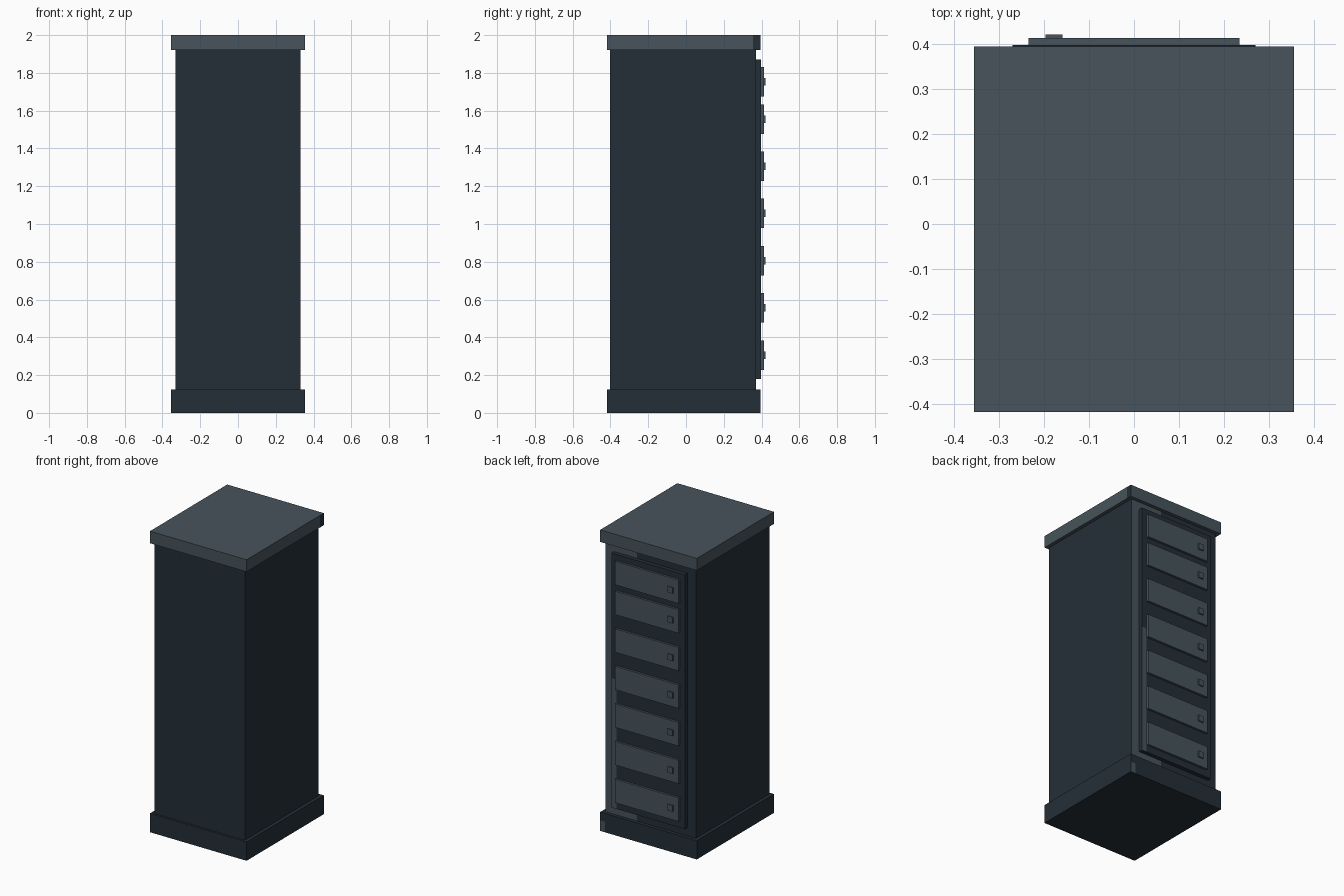
import bpy, bmesh
from mathutils import Vector

cube = bpy.data.objects.get("Cube")
if cube:
    bpy.data.objects.remove(cube, do_unlink=True)


def make_material(name, color):
    m = bpy.data.materials.new(name)
    m.use_nodes = True
    m.diffuse_color = color
    m.node_tree.nodes["Principled BSDF"].inputs["Base Color"].default_value = color
    return m


DARK = make_material("dark slate", (0.0176, 0.0284, 0.0385, 1))
LIGHT = make_material("steel grey", (0.0625, 0.088, 0.104, 1))


def paint(bm, normal, lo, hi):
    """Cut the faces pointing along normal at the box limits; recolour those inside."""
    normal = Vector(normal)
    for axis in range(3):
        if normal[axis]:
            continue
        for limit in (lo[axis], hi[axis]):
            faces = [f for f in bm.faces if f.normal.dot(normal) > 0.9]
            geom = faces + list({e for f in faces for e in f.edges})
            geom += list({v for f in faces for v in f.verts})
            co, no = Vector(), Vector()
            co[axis], no[axis] = limit, 1
            bmesh.ops.bisect_plane(bm, geom=geom, dist=1e-5, plane_co=co, plane_no=no)
            bm.normal_update()
    for f in bm.faces:
        c = f.calc_center_median()
        if f.normal.dot(normal) > 0.9 and all(
                normal[a] or lo[a] < c[a] < hi[a] for a in range(3)):
            f.material_index = 1


def box(name, lo, hi, mat, patches=(), accent=None):
    """Box between two corners, with optional recoloured areas."""
    bm = bmesh.new()
    bmesh.ops.create_cube(bm, size=1)
    for v in bm.verts:
        v.co = [lo[a] if v.co[a] < 0 else hi[a] for a in range(3)]
    bm.normal_update()
    for patch in patches:
        paint(bm, *patch)
    mesh = bpy.data.meshes.new(name)
    bm.to_mesh(mesh)
    bm.free()
    mesh.materials.append(mat)
    if accent:
        mesh.materials.append(accent)
    obj = bpy.data.objects.new(name, mesh)
    bpy.context.collection.objects.link(obj)
    return obj


BACK, SIDE = (0, 1, 0), (1, 0, 0)

# Plinth and cap
box("plinth", (-0.355, -0.417, 0), (0.355, 0.394, 0.125), DARK,
    [(BACK, (0.32, 0, -0.1), (0.4, 0, 0.07))], LIGHT)
box("cap", (-0.355, -0.417, 1.92), (0.355, 0.394, 2.0), LIGHT,
    [(SIDE, (0, 0.355, 1.9), (0, 0.45, 2.1))], DARK)

# Cabinet body, with a lighter border on one side of the rear face
box("cabinet_body", (-0.332, -0.402, 0.125), (0.332, 0.371, 1.92), DARK,
    [(BACK, (0.26, 0, 0.1), (0.4, 0, 2.0)),
     (BACK, (0.1, 0, 1.86), (0.4, 0, 2.0)),
     (BACK, (0.1, 0, 0.1), (0.4, 0, 0.19))], LIGHT)

# Rear panel with a lighter lower margin
box("rear_panel", (-0.27, 0.371, 0.18), (0.27, 0.398, 1.87), DARK,
    [(BACK, (0.234, 0, 0.1), (0.3, 0, 1.04))], LIGHT)

# Drawer fronts, each with a small square knob
for i, z in enumerate((0.305, 0.556, 0.806, 1.056, 1.305, 1.555, 1.753), 1):
    box(f"drawer_front_{i}", (-0.234, 0.398, z - 0.078), (0.234, 0.413, z + 0.078), LIGHT)
    box(f"drawer_knob_{i}", (-0.196, 0.413, z - 0.02), (-0.159, 0.421, z + 0.02), LIGHT)
